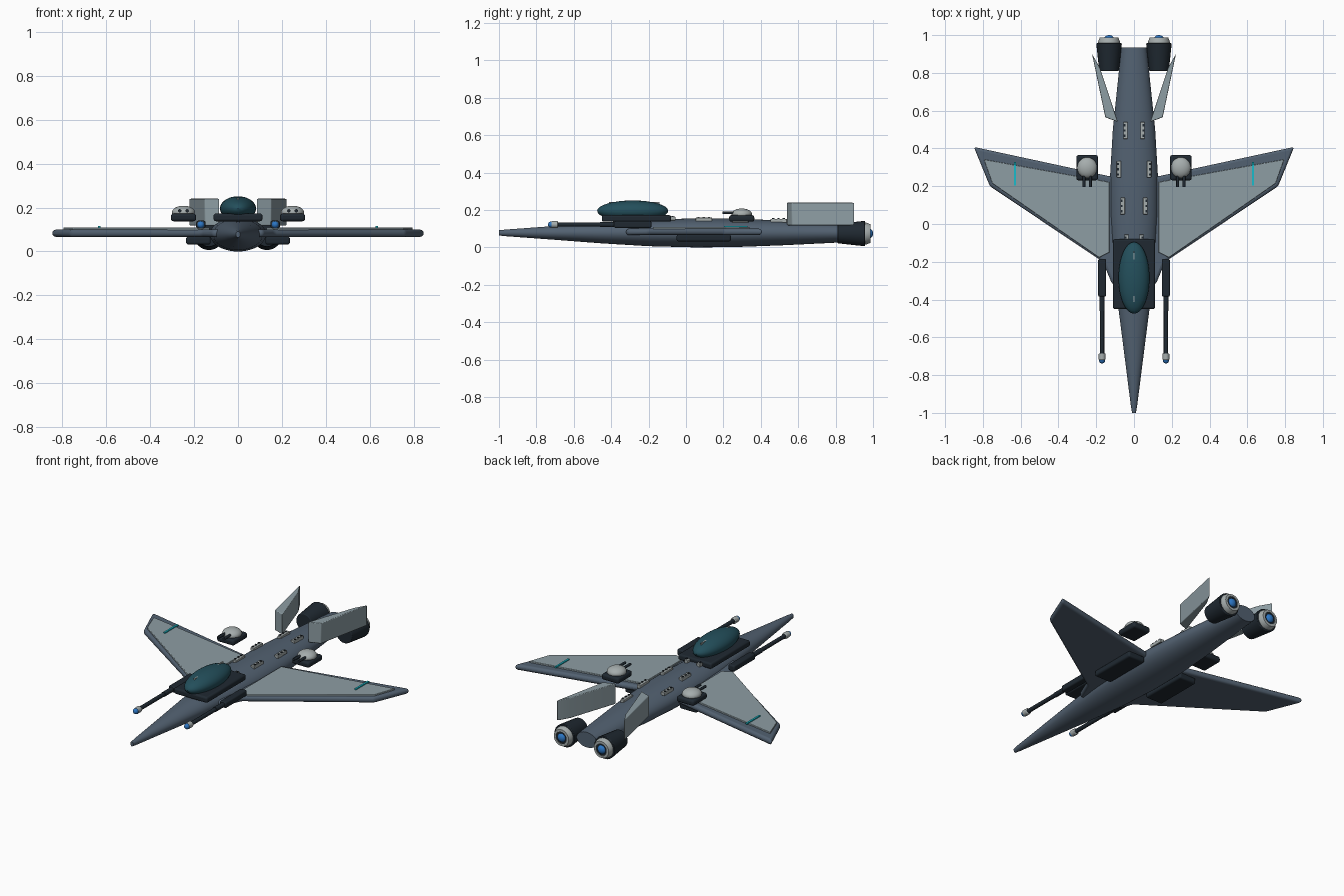
import bpy, bmesh, math
from mathutils import Matrix, Vector

old = bpy.data.objects.get("Cube")
if old:
    bpy.data.objects.remove(old, do_unlink=True)


def material(name, rgb):
    m = bpy.data.materials.new(name)
    m.use_nodes = True
    m.diffuse_color = (*rgb, 1)
    m.node_tree.nodes["Principled BSDF"].inputs["Base Color"].default_value = (*rgb, 1)
    return m


SLATE = material("slate hull", (0.085, 0.12, 0.165))
PANEL = material("pale panel", (0.27, 0.34, 0.37))
LIGHT = material("light metal", (0.38, 0.42, 0.42))
DARK = material("charcoal", (0.014, 0.022, 0.031))
GLASS = material("teal glass", (0.017, 0.078, 0.105))
BLUE = material("blue glow", (0.025, 0.18, 0.55))
CYAN = material("cyan stripe", (0.01, 0.5, 0.6))


def finish(name, bm, mat, bevel=0, smooth=True):
    bmesh.ops.recalc_face_normals(bm, faces=bm.faces)
    mesh = bpy.data.meshes.new(name)
    bm.to_mesh(mesh)
    bm.free()
    mesh.materials.append(mat)
    ob = bpy.data.objects.new(name, mesh)
    bpy.context.collection.objects.link(ob)
    if bevel:
        mod = ob.modifiers.new("Bevel", "BEVEL")
        mod.width, mod.segments, mod.limit_method = bevel, 3, "ANGLE"
    bpy.ops.object.select_all(action="DESELECT")
    ob.select_set(True)
    bpy.context.view_layer.objects.active = ob
    if smooth:
        bpy.ops.object.shade_smooth_by_angle(angle=math.radians(35))
    return ob


def box(name, center, size, mat, bevel=0):
    bm = bmesh.new()
    bmesh.ops.create_cube(bm, size=1, matrix=Matrix.Translation(center) @ Matrix.Diagonal((*size, 1)))
    return finish(name, bm, mat, bevel)


def ellipsoid(name, center, radii, mat):
    bm = bmesh.new()
    bmesh.ops.create_uvsphere(bm, u_segments=32, v_segments=16, radius=1,
                              matrix=Matrix.Translation(center) @ Matrix.Diagonal((*radii, 1)))
    return finish(name, bm, mat)


def loft(name, rings, mat, x=0, z=0, sides=32, bevel=0):
    """Elliptical sections along y, each given as (y, half width, half height)."""
    bm = bmesh.new()
    loops = []
    for y, w, h in rings:
        angles = [2 * math.pi * i / sides for i in range(sides)]
        loops.append([bm.verts.new((x + w * math.cos(a), y, z + h * math.sin(a))) for a in angles])
    for a, b in zip(loops, loops[1:]):
        for i in range(sides):
            j = (i + 1) % sides
            bm.faces.new((a[i], a[j], b[j], b[i]))
    bm.faces.new(loops[0])
    bm.faces.new(loops[-1])
    return finish(name, bm, mat, bevel)


def rod(name, x, z, y0, y1, r, mat, r1=None, bevel=0):
    r1 = r if r1 is None else r1
    return loft(name, [(y0, r, r), (y1, r1, r1)], mat, x, z, 24, bevel)


def slab(name, outline, z0, z1, mat, side, bevel=0):
    """Plan outline extruded upwards, mirrored by side."""
    bm = bmesh.new()
    base = bm.faces.new([bm.verts.new((side * x, y, z0)) for x, y in outline])
    top = bmesh.ops.extrude_face_region(bm, geom=[base])["geom"]
    bmesh.ops.translate(bm, vec=Vector((0, 0, z1 - z0)),
                        verts=[v for v in top if isinstance(v, bmesh.types.BMVert)])
    return finish(name, bm, mat, bevel)


# Fuselage
loft("fuselage", [(-1, 0.01, 0.014), (-0.96, 0.017, 0.018), (-0.7, 0.05, 0.037),
                  (-0.45, 0.082, 0.056), (-0.2, 0.112, 0.071), (0.05, 0.127, 0.0775),
                  (0.25, 0.127, 0.076), (0.5, 0.112, 0.067), (0.75, 0.086, 0.055),
                  (0.935, 0.067, 0.045)], SLATE, z=0.0775, sides=40)

# Cockpit
box("cockpit_base", (0, -0.265, 0.155), (0.222, 0.37, 0.035), DARK, 0.01)
ellipsoid("canopy", (0, -0.285, 0.195), (0.082, 0.19, 0.056), GLASS)
for i, y in enumerate((-0.17, -0.385)):
    box(f"canopy_rail_{i}", (0, y, 0.237), (0.007, 0.055, 0.012), LIGHT)

WING = [(0, -0.32), (0.115, -0.32), (0.165, -0.2), (0.763, 0.2), (0.848, 0.408), (0.14, 0.255), (0, 0.23)]
WING_PANEL = [(0.13, -0.15), (0.185, -0.178), (0.75, 0.215), (0.795, 0.342), (0.13, 0.222)]
FIN = [(0.085, 0.54), (0.152, 0.565), (0.222, 0.9), (0.182, 0.83)]

for label, s in (("left", 1), ("right", -1)):
    # Wing with its raised panel and stripe
    slab(f"{label}_wing", WING, 0.066, 0.1, SLATE, s, 0.014)
    slab(f"{label}_wing_panel", WING_PANEL, 0.095, 0.109, PANEL, s, 0.003)
    box(f"{label}_wing_stripe", (s * 0.63, 0.267, 0.111), (0.011, 0.125, 0.008), CYAN)
    box(f"{label}_belly_pod", (s * 0.18, 0.095, 0.05), (0.112, 0.29, 0.036), DARK, 0.01)

    # Tail fin
    slab(f"{label}_tail_fin", FIN, 0.118, 0.24, PANEL, s, 0.004)

    # Engine
    ex, ez = s * 0.132, 0.074
    rod(f"{label}_engine", ex, ez, 0.81, 0.957, 0.052, DARK, 0.068, 0.004)
    loft(f"{label}_nozzle_ring", [(0.95, 0.058, 0.058), (0.965, 0.058, 0.058), (0.987, 0.049, 0.049),
                                  (0.987, 0.036, 0.036), (0.97, 0.034, 0.034)], LIGHT, ex, ez)
    rod(f"{label}_nozzle_inner", ex, ez, 0.96, 0.984, 0.037, DARK)
    ellipsoid(f"{label}_engine_glow", (ex, 0.98, ez), (0.026, 0.02, 0.026), BLUE)

    # Forward gun
    gx, gz = s * 0.169, 0.122
    box(f"{label}_gun_body", (gx, -0.285, gz), (0.042, 0.2, 0.036), DARK, 0.008)
    rod(f"{label}_gun_sleeve", gx, gz, -0.46, -0.37, 0.014, DARK)
    rod(f"{label}_gun_barrel", gx, gz, -0.7, -0.4, 0.0115, DARK)
    rod(f"{label}_gun_muzzle", gx, gz, -0.72, -0.685, 0.018, LIGHT, bevel=0.004)
    ellipsoid(f"{label}_gun_tip", (gx, -0.722, gz), (0.016, 0.016, 0.016), BLUE)

    # Turret
    tx = s * 0.248
    box(f"{label}_turret_base", (tx, 0.298, 0.155), (0.115, 0.134, 0.035), DARK, 0.012)
    ellipsoid(f"{label}_turret_dome", (tx, 0.298, 0.177), (0.053, 0.055, 0.031), LIGHT)
    for i, d in enumerate((-0.017, 0.017)):
        rod(f"{label}_turret_barrel_{i}", tx + d, 0.185, 0.195, 0.285, 0.0075, DARK)

    # Spine fittings
    for i, (x, y, z) in enumerate(((0.045, 0.495, 0.143), (0.08, 0.29, 0.143),
                                   (0.06, 0.095, 0.149), (0.04, -0.1, 0.154))):
        box(f"{label}_spine_plate_{i}", (s * x, y, z), (0.023, 0.088, 0.02), LIGHT, 0.003)
        for k in (-1, 0, 1):
            box(f"{label}_spine_stud_{i}_{k + 1}", (s * (x + 0.005), y + k * 0.028, z + 0.01),
                (0.009, 0.012, 0.008), DARK)
